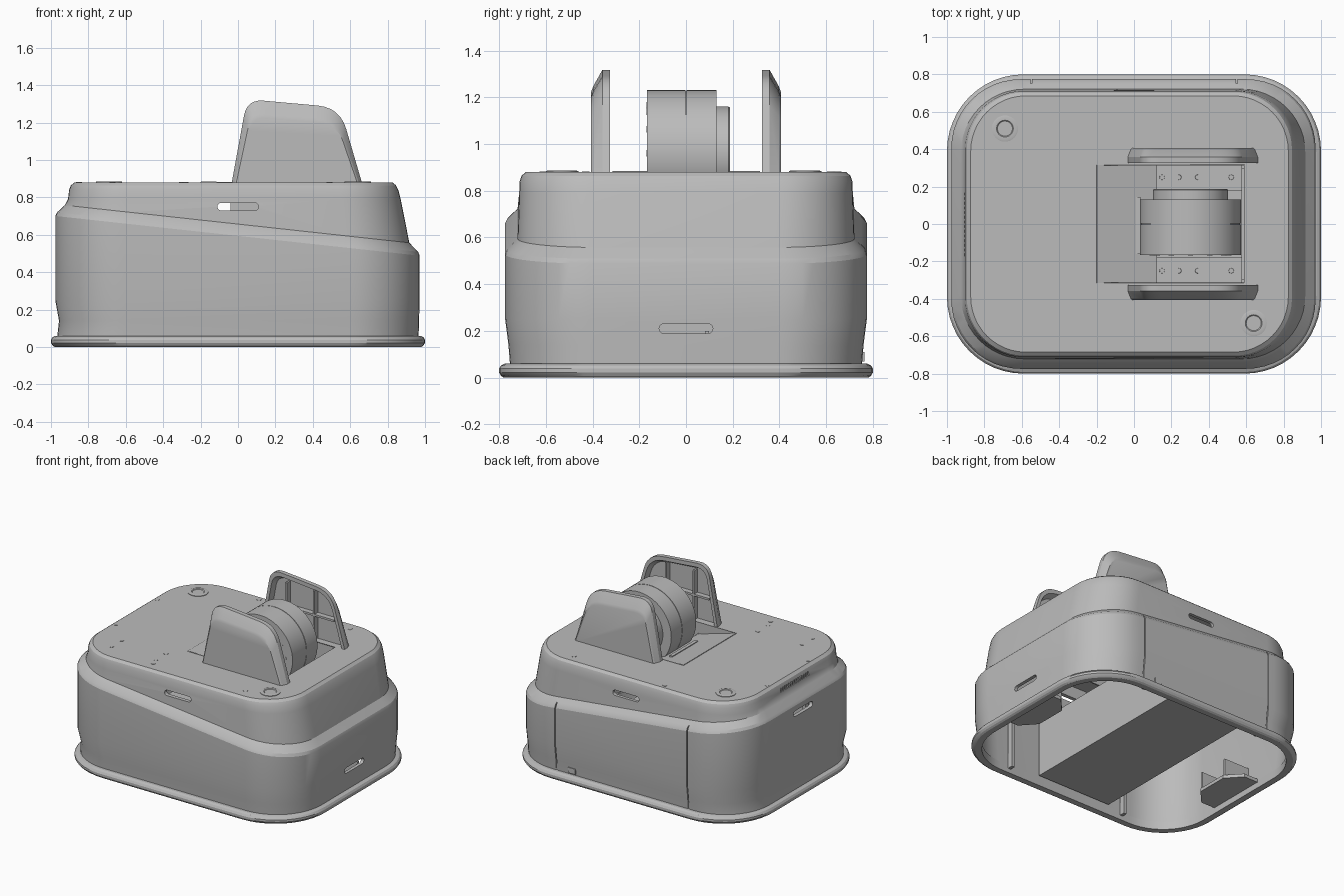
import bpy, bmesh, math
from mathutils import Vector

cube = bpy.data.objects.get("Cube")
if cube:
    bpy.data.objects.remove(cube, do_unlink=True)

grey = bpy.data.materials.new("plain grey")
grey.use_nodes = True
grey.diffuse_color = (0.5, 0.5, 0.5, 1)
grey.node_tree.nodes["Principled BSDF"].inputs["Base Color"].default_value = grey.diffuse_color
TILT = -0.109  # slope of the shoulder seam along x


def finish(name, bm, smooth=True):
    bmesh.ops.recalc_face_normals(bm, faces=bm.faces)
    mesh = bpy.data.meshes.new(name)
    bm.to_mesh(mesh)
    bm.free()
    obj = bpy.data.objects.new(name, mesh)
    bpy.context.collection.objects.link(obj)
    mesh.materials.append(grey)
    if smooth:
        smooth_shade(obj)
    return obj


def smooth_shade(obj):
    bpy.ops.object.select_all(action='DESELECT')
    obj.select_set(True)
    bpy.context.view_layer.objects.active = obj
    bpy.ops.object.shade_smooth_by_angle(angle=math.radians(23))


def loft(name, loops, closed=False):
    """Skin a list of equal-length point loops; cap or join the ends."""
    bm = bmesh.new()
    rows = [[bm.verts.new(p) for p in loop] for loop in loops]
    pairs = list(zip(rows, rows[1:])) + ([(rows[-1], rows[0])] if closed else [])
    n = len(rows[0])
    for a, b in pairs:
        for i in range(n):
            j = (i + 1) % n
            bm.faces.new((a[i], a[j], b[j], b[i]))
    if not closed:
        bm.faces.new(rows[0])
        bm.faces.new(rows[-1])
    return finish(name, bm)


def ring(x0, x1, y, r, z, tilt=0, n=12):
    """Rounded rectangle loop, optionally on a sloped plane."""
    pts = []
    corners = ((x1 - r, y - r), (x0 + r, y - r), (x0 + r, r - y), (x1 - r, r - y))
    for k, (cx, cy) in enumerate(corners):
        for i in range(n + 1):
            a = math.pi / 2 * (k + i / n)
            x = cx + r * math.cos(a)
            pts.append((x, cy + r * math.sin(a), z + tilt * x))
    return pts


def box(name, x0, x1, y0, y1, z0, z1):
    bm = bmesh.new()
    bmesh.ops.create_cube(bm, size=1)
    for v in bm.verts:
        v.co = Vector((x0 if v.co.x < 0 else x1, y0 if v.co.y < 0 else y1, z0 if v.co.z < 0 else z1))
    return finish(name, bm, False)


def lathe(name, profile, centre, axis, n=64):
    """Revolve (radius, distance) points around a y or z axis."""
    loops = []
    for r, d in profile:
        loop = []
        for i in range(n):
            c, s = r * math.cos(math.tau * i / n), r * math.sin(math.tau * i / n)
            p = (c, d, s) if axis == 'y' else (c, s, d)
            loop.append(Vector(centre) + Vector(p))
        loops.append(loop)
    return loft(name, loops)


def stadium(name, half, r, z, axis, d0, d1):
    """Long rounded slot cutter running along x or y."""
    loops = []
    for d in (d0, d1):
        loop = []
        for side in (0, 1):
            for i in range(9):
                a = -math.pi / 2 + math.pi * (i / 8 + side)
                u = (half - r) * (1 - 2 * side) + r * math.cos(a)
                w = z + r * math.sin(a)
                loop.append((u, d, w) if axis == 'y' else (d, u, w))
        loops.append(loop)
    return loft(name, loops)


def cut(target, cutters):
    for c in cutters:
        c.hide_render = True
        m = target.modifiers.new("cut", 'BOOLEAN')
        m.operation, m.solver, m.object = 'DIFFERENCE', 'EXACT', c
        bpy.context.view_layer.objects.active = target
        bpy.ops.object.modifier_apply(modifier=m.name)
        bpy.data.objects.remove(c, do_unlink=True)
    smooth_shade(target)


# Bumper rim round the open bottom
loft("bumper_rim", [ring(*a) for a in (
    (-.935, .935, .735, .36, .0), (-.98, .98, .78, .4, .0), (-.992, .992, .792, .41, .008),
    (-1, 1, .8, .41, .022), (-1, 1, .8, .41, .038), (-.992, .992, .792, .41, .052),
    (-.975, .975, .775, .4, .06), (-.935, .935, .735, .36, .06))], closed=True)

# Hollow housing: inner ceiling, inner wall, outer wall, sloped shoulder, lid
shell = loft("housing", [ring(*a) for a in (
    (-.875, .83, .685, .3, .855), (-.9, .89, .695, .32, .645, TILT),
    (-.95, .945, .747, .35, .585, TILT), (-.95, .945, .747, .35, .25),
    (-.935, .945, .735, .35, .04),
    (-.968, .965, .752, .37, .04), (-.957, .968, .76, .37, .14), (-.977, .971, .774, .37, .25),
    (-.977, .971, .774, .37, .594, TILT), (-.968, .963, .765, .365, .614, TILT),
    (-.926, .916, .721, .34, .657, TILT),
    (-.909, .87, .714, .32, .79), (-.903, .857, .712, .315, .84),
    (-.894, .845, .704, .31, .864), (-.873, .825, .685, .295, .88))])
cutters = [
    stadium("front_back_slots", .11, .02, .75, 'y', -1, 1),
    stadium("left_slot", .115, .021, .21, 'x', .8, 1.1),
    stadium("right_slot", .115, .021, .64, 'x', -1.1, -.8),
    box("well_opening", -.2, .59, -.315, .315, .75, 1)]
cutters += [box("panel_seam", x - .004, x + .004, .75, .9, .05, .9) for x in (-.55, .55)]
cutters += [box("vent_slit", -1, -.892, -.17 + i * .025, -.158 + i * .025, .81, .84) for i in range(14)]
cut(shell, cutters)

# Recessed well: shallow ramp, then a step down to the drum bay
bm = bmesh.new()
profile = ((-.2, .88), (.12, .79), (.12, .68), (.59, .68), (.59, .88))
a, b = [[bm.verts.new((x, y, z)) for x, z in profile] for y in (-.315, .315)]
bm.faces.new(a)
bm.faces.new(b)
for i in range(len(profile) - 1):
    bm.faces.new((a[i], a[i + 1], b[i + 1], b[i]))
well = finish("wheel_well", bm, False)
solid = well.modifiers.new("thickness", 'SOLIDIFY')
solid.thickness, solid.offset = .008, 0

# Chassis inside the housing
box("chassis_box", -.38, .24, -.725, .725, .07, .5)
for s in (-1, 1):
    box("well_cheek", -.04, .12, s * .315 - .005, s * .315 + .005, .67, .8)
    for x in (-.5, .5):
        box("wall_rib", x - .012, x + .012, s * .71 - .02, s * .71 + .02, .03, .5)
    # tapered foot plate folded up against each end wall
    foot = [(s * .94, -.26), (s * .94, .2), (s * .82, .2), (s * .72, .09), (s * .72, -.15), (s * .82, -.26)]
    loft("foot_plate", [[(x, y, z) for x, y in foot] for z in (.045, .07)])
    for y in (-.15, .09):
        x0, x1 = sorted((s * .73, s * .94))
        box("foot_gusset", x0, x1, y - .008, y + .008, .07, .2)
box("panel_latch", .39, .45, .74, .763, .07, .11)

# Drum with a middle seam and a smaller hub
axle = (.302, 0, .96)
lathe("drum", ((.27, -.167), (.27, -.002), (.265, -.002), (.265, .002),
               (.27, .002), (.27, .13)), axle, 'y', 96)
lathe("drum_hub", ((.2, .12), (.2, .182), (.195, .188)), axle, 'y')
for i in range(12):
    t = math.tau * i / 12
    bolt = (.302 + .205 * math.cos(t), 0, .96 + .205 * math.sin(t))
    lathe("drum_bolt", ((.014, -.168), (.014, -.16)), bolt, 'y', 12)
box("drum_bracket", .01, .035, -.16, .145, .68, .83)
for s in (-1, 1):
    y0, y1 = sorted((s * .18, s * .312))
    box("mount_plate", .12, .575, y0, y1, .7, .73)
    for x in (.15, .24, .34, .52):
        lathe("mount_bolt", ((.015, .725), (.013, .734)), (x, s * .25, 0), 'z', 12)
box("end_bar", .575, .59, -.3, .3, .7, .85)


# Fins: rounded outline, chamfered outside, hollow inside
def rounded(points, n=6):
    out = []
    for i, (x, z, r) in enumerate(points):
        p = Vector((x, z))
        if r == 0:
            out.append(p)
            continue
        q0, q1 = Vector(points[i - 1][:2]), Vector(points[(i + 1) % len(points)][:2])
        e0, e1 = p + (q0 - p).normalized() * r, p + (q1 - p).normalized() * r
        for k in range(n + 1):
            t = k / n
            out.append(e0 * (1 - t) ** 2 + p * 2 * t * (1 - t) + e1 * t * t)
    return out


outline = rounded(((-.035, .87, 0), (.048, 1.325, .09), (.545, 1.28, .12), (.665, .87, 0)))


def fin_loop(y, sx, sz):
    return [(.31 + (p.x - .31) * sx, y, .87 + (p.y - .87) * sz) for p in outline]


for s, word in ((-1, "front"), (1, "back")):
    layers = ((.37, .9, .87), (.325, .93, .93), (.325, 1, 1), (.358, 1, 1),
              (.398, .955, .84), (.406, .93, .79))
    loft(word + "_fin", [fin_loop(s * y, sx, sz) for y, sx, sz in layers])
    y0, y1 = sorted((s * .33, s * .375))
    for x in (.17, .4):
        box(word + "_fin_upright_rib", x - .007, x + .007, y0, y1, .87, 1.25)
    box(word + "_fin_cross_rib", .04, .57, y0, y1, 1.06, 1.075)

# Lid fittings
for x, y in ((-.69, .51), (.64, -.53)):
    lathe("lid_boss", ((.07, .87), (.07, .884), (.062, .886), (.045, .886), (.04, .882)), (x, y, 0), 'z', 32)
for x, y in ((-.28, .65), (-.85, .25), (-.85, -.24), (.5, .62), (.49, -.61), (-.28, -.61),
             (-.67, -.55), (-.67, -.43), (-.3, -.43), (-.3, -.55)):
    lathe("lid_screw", ((.016, .87), (.016, .882)), (x, y, 0), 'z', 12)
